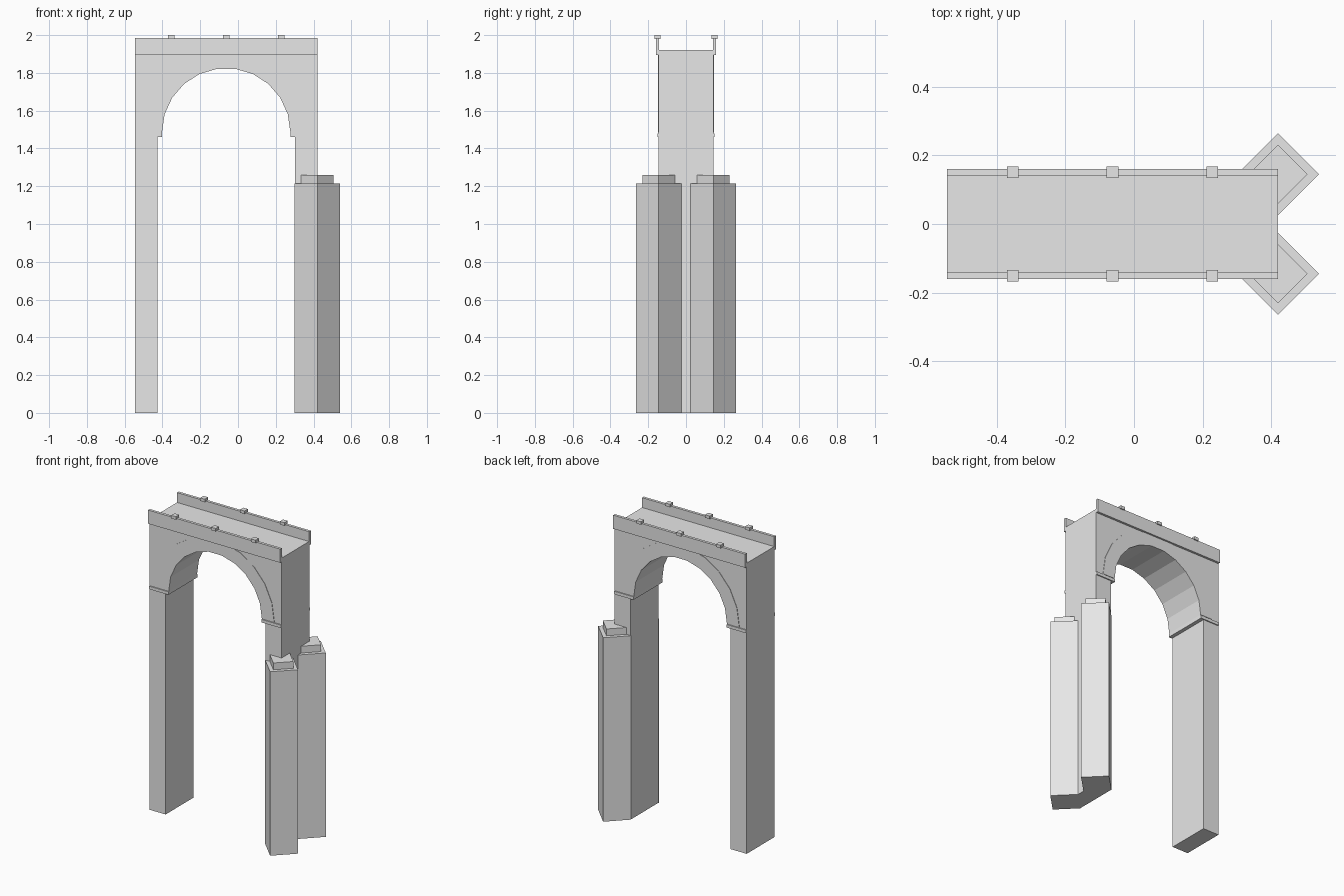
import bpy, bmesh, math
from mathutils import Matrix

cube = bpy.data.objects.get("Cube")
if cube:
    bpy.data.objects.remove(cube, do_unlink=True)

stone = bpy.data.materials.new("pale_stone")
stone.use_nodes = True
COLOUR = (0.8, 0.8, 0.8, 1)
stone.diffuse_color = COLOUR
stone.node_tree.nodes["Principled BSDF"].inputs["Base Color"].default_value = COLOUR

LEFT, RIGHT = -0.545, 0.42       # ends of the wall
MID = (LEFT + RIGHT) / 2
HALF = 0.145                     # half depth of the wall
RADIUS, SPRING, SEGMENTS = 0.34, 1.485, 11
LEDGE, DECK = 1.46, 1.92


def finish(name, bm):
    bmesh.ops.recalc_face_normals(bm, faces=bm.faces)
    mesh = bpy.data.meshes.new(name)
    bm.to_mesh(mesh)
    bm.free()
    mesh.materials.append(stone)
    obj = bpy.data.objects.new(name, mesh)
    bpy.context.collection.objects.link(obj)
    return obj


def box(name, x, y, z, turn=0):
    """Box from (min, max) ranges, turned about its own vertical axis."""
    bm = bmesh.new()
    size = [b - a for a, b in (x, y, z)]
    centre = [(a + b) / 2 for a, b in (x, y, z)]
    bmesh.ops.create_cube(bm, size=1, matrix=Matrix.Translation(centre)
                          @ Matrix.Rotation(turn, 4, 'Z') @ Matrix.Diagonal((*size, 1)))
    return finish(name, bm)


def slab(name, outline, y0, y1):
    """Outline in the x-z plane extruded from y0 to y1."""
    bm = bmesh.new()
    face = bm.faces.new([bm.verts.new((x, y0, z)) for x, z in outline])
    moved = bmesh.ops.extrude_face_region(bm, geom=[face])["geom"]
    bmesh.ops.translate(bm, vec=(0, y1 - y0, 0),
                        verts=[v for v in moved if isinstance(v, bmesh.types.BMVert)])
    return finish(name, bm)


def arc(radius):
    steps = [math.pi * (1 - i / SEGMENTS) for i in range(SEGMENTS + 1)]
    return [(MID + radius * math.cos(a), SPRING + radius * math.sin(a)) for a in steps]


# Wall with two legs and the arched opening
inner = RADIUS + 0.025
opening = [(MID - inner, 0), (MID - inner, LEDGE), (MID - RADIUS, LEDGE),
           *arc(RADIUS), (MID + RADIUS, LEDGE), (MID + inner, LEDGE), (MID + inner, 0)]
slab("arch_wall", [(LEFT, 0), *opening, (RIGHT, 0), (RIGHT, DECK), (LEFT, DECK)], -HALF, HALF)

for label, side in (("front", -1), ("back", 1)):
    def depth(a, b):
        return tuple(sorted((side * a, side * b)))

    # Raised ring around the arch
    ring = arc(RADIUS) + arc(0.43)[::-1]
    slab(label + "_arch_ring", ring, *depth(HALF - 0.01, HALF + 0.003))

    # Narrow ledges where the arch meets the legs
    box(label + "_left_ledge", (MID + RADIUS, RIGHT), depth(HALF - 0.01, 0.152), (LEDGE, 1.48))
    box(label + "_right_ledge", (LEFT, MID - RADIUS), depth(HALF - 0.01, 0.152), (LEDGE, 1.48))

    # Parapet and the small blocks on it
    box(label + "_parapet", (LEFT, RIGHT), depth(0.142, 0.16), (1.895, 1.985))
    for i in (-1, 0, 1):
        x = MID + i * 0.291
        box(label + "_parapet_block", (x - 0.017, x + 0.017), depth(0.134, 0.168), (1.98, 2.0))

    # Diagonal pier with its cap
    for part, diagonal, z in (("pier", 0.12, (0, 1.215)), ("pier_cap", 0.086, (1.21, 1.26))):
        h = diagonal / math.sqrt(2)
        y = side * HALF
        box(label + "_" + part, (RIGHT - h, RIGHT + h), (y - h, y + h), z, math.pi / 4)
